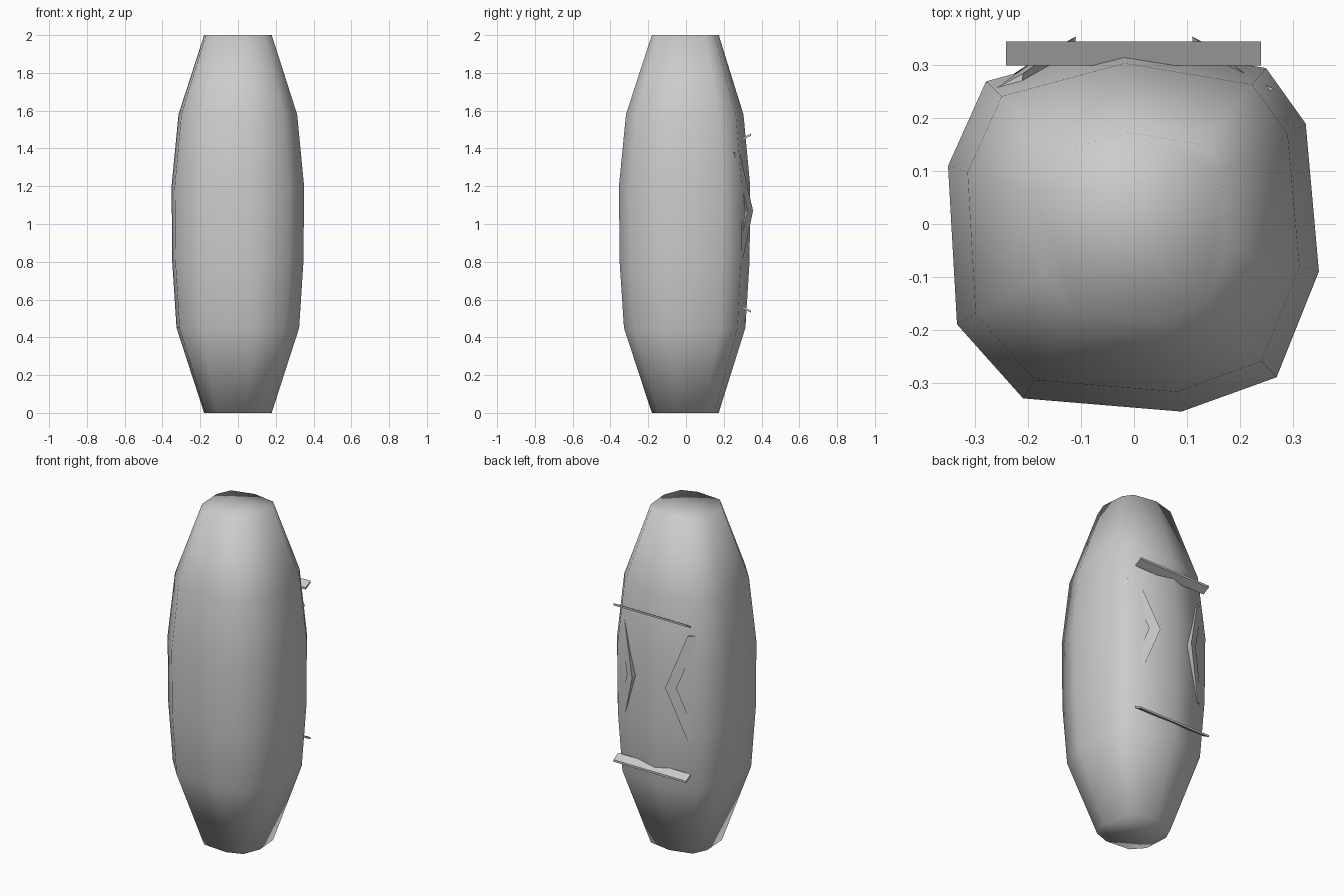
import bpy, math

if "Cube" in bpy.data.objects:
    bpy.data.objects.remove(bpy.data.objects["Cube"])

def loft(name, rings, angle):
    """Skin a list of equal-length point rings and cap both ends."""
    n = len(rings[0])
    verts = [p for r in rings for p in r]
    faces = [(i * n + j, i * n + (j + 1) % n, (i + 1) * n + (j + 1) % n, (i + 1) * n + j)
             for i in range(len(rings) - 1) for j in range(n)]
    faces += [tuple(reversed(range(n))), tuple(range(len(verts) - n, len(verts)))]
    mesh = bpy.data.meshes.new(name)
    mesh.from_pydata(verts, [], faces)
    obj = bpy.data.objects.new(name, mesh)
    bpy.context.collection.objects.link(obj)
    bpy.ops.object.select_all(action='DESELECT')
    obj.select_set(True)
    bpy.context.view_layer.objects.active = obj
    # consistent outward normals
    bpy.ops.object.mode_set(mode='EDIT')
    bpy.ops.mesh.select_all(action='SELECT')
    bpy.ops.mesh.normals_make_consistent(inside=False)
    bpy.ops.object.mode_set(mode='OBJECT')
    bpy.ops.object.shade_smooth_by_angle(angle=math.radians(angle))
    return obj

# Barrel-shaped body: uneven low-poly outline scaled up the height
outline = [(.25, .295), (.325, .19), (.35, -.09), (.27, -.29), (.09, -.355),
           (-.21, -.33), (-.335, -.19), (-.352, .11), (-.28, .27), (-.02, .34)]
profile = [(0, .51), (.45, .925), (.8, .99), (1.2, 1.0), (1.58, .895), (2, .51)]
loft("body", [[(x * s, y * s, z) for x, y in outline] for z, s in profile], 100)

# Thin cross bars on the back
for name, z, tilt in (("upper_bar", 1.462, .012), ("lower_bar", .547, -.012)):
    section = [(.30, z - tilt - .006), (.345, z + tilt - .006),
               (.345, z + tilt + .006), (.30, z - tilt + .006)]
    loft(name, [[(x, y, zz) for y, zz in section] for x in (-.242, 0, .24)], 30)

# Bowed ridges on the back, bending toward the middle
for name, side in (("left_ridge", -1), ("right_ridge", 1)):
    path = [(.215, .29, .76), (.115, .355, 1.07), (.215, .285, 1.38)]
    loft(name, [[(side * (x - .005), y, z), (side * (x + .05), y - .03, z),
                 (side * x, y - .05, z)] for x, y, z in path], 30)
